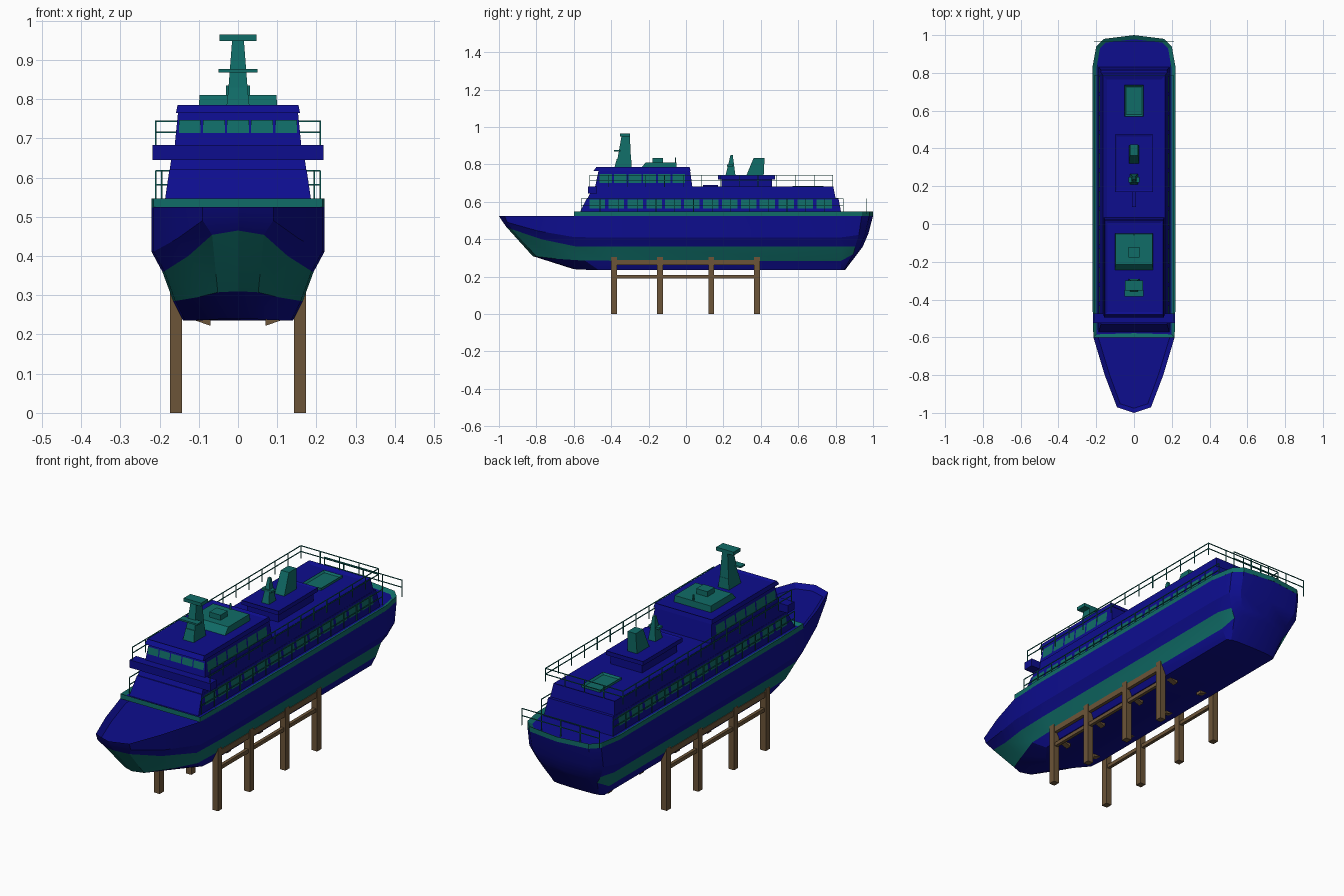
import bpy, bmesh
from mathutils import Vector

cube = bpy.data.objects.get("Cube")
if cube:
    bpy.data.objects.remove(cube, do_unlink=True)


def material(name, rgb):
    m = bpy.data.materials.new(name)
    m.use_nodes = True
    m.diffuse_color = (*rgb, 1)
    m.node_tree.nodes["Principled BSDF"].inputs["Base Color"].default_value = (*rgb, 1)
    return m


BLUE = material("navy blue", (0.004, 0.004, 0.27))
TEAL = material("sea teal", (0.005, 0.15, 0.135))
WOOD = material("brown wood", (0.15, 0.09, 0.04))


def finish(name, bm, *mats):
    bmesh.ops.recalc_face_normals(bm, faces=bm.faces)
    mesh = bpy.data.meshes.new(name)
    bm.to_mesh(mesh)
    bm.free()
    for m in mats:
        mesh.materials.append(m)
    ob = bpy.data.objects.new(name, mesh)
    bpy.context.collection.objects.link(ob)
    return ob


def loft(bm, rings):
    """Skin closed rings and cap both ends; returns side strips, start cap, end cap."""
    vs = [[bm.verts.new(p) for p in r] for r in rings]
    n = len(vs[0])
    strips = [[bm.faces.new((a[i], a[(i + 1) % n], b[(i + 1) % n], b[i])) for i in range(n)]
              for a, b in zip(vs, vs[1:])]
    return strips, bm.faces.new(vs[0]), bm.faces.new(vs[-1])


def rect(z, size, cx=0):
    hx, y0, y1 = size
    return [(cx - hx, y0, z), (cx + hx, y0, z), (cx + hx, y1, z), (cx - hx, y1, z)]


def block(name, mat, z0, z1, base, top=None, cx=0, recess=None):
    """Tapered box; base and top are (half width, back y, front y)."""
    bm = bmesh.new()
    _, _, cap = loft(bm, [rect(z0, base, cx), rect(z1, top or base, cx)])
    bmesh.ops.recalc_face_normals(bm, faces=bm.faces)
    if recess:
        bmesh.ops.inset_region(bm, faces=[cap], thickness=recess[0])
        bmesh.ops.translate(bm, verts=cap.verts, vec=(0, 0, -recess[1]))
    return finish(name, bm, mat)


def panels(name, mat, quads):
    bm = bmesh.new()
    for q in quads:
        bm.faces.new([bm.verts.new(p) for p in q])
    return finish(name, bm, mat)


def mirror_loop(half):
    return half + [(-x, y, z) for x, y, z in half[-2:0:-1]]


# Hull: horizontal levels from the deck edge to the keel edge
outline = [(0, -1), (.09, -.97), (.155, -.8), (.215, -.6), (.22, -.4),
           (.22, .83), (.2, .94), (.16, .98), (0, 1)]
# half width, fineness, z amidships, bow y, bow z, stern y, stern z
levels = [(.22, 1, .525, -1, .525, 1, .525),
          (.22, 1, .41, -.985, .5, .975, .43),
          (.193, 1.2, .36, -.96, .465, .945, .36),
          (.165, 1.3, .285, -.82, .31, .93, .34),
          (.14, 1.5, .235, -.6, .24, .85, .235)]


def level_ring(w, fine, z, bow_y, bow_z, stern_y, stern_z):
    half = []
    for x, y in outline:
        px, pz = w * (x / .22) ** fine, z
        if y < -.4:
            t = (-.4 - y) / .6
            pz += (bow_z - z) * max(0, (t - .3) / .7) ** 1.5
            y = -.4 + t * (bow_y + .4)
        elif y > .83:
            t = (y - .83) / .17
            pz += (stern_z - z) * t
            y = .83 + t * (stern_y - .83)
        half.append((px, y, pz))
    return mirror_loop(half)


bm = bmesh.new()
strips, deck, _ = loft(bm, [level_ring(*l) for l in levels])
for f in strips[2]:
    if f.calc_center_median().y < .9:
        f.material_index = 1
bmesh.ops.recalc_face_normals(bm, faces=bm.faces)
bmesh.ops.inset_region(bm, faces=[deck], thickness=.025)
bmesh.ops.translate(bm, verts=deck.verts, vec=(0, 0, -.02))
hull = finish("hull", bm, BLUE, TEAL)
bpy.context.view_layer.objects.active = hull
hull.select_set(True)
bpy.ops.object.shade_smooth_by_angle(angle=.4)
hull.select_set(False)

# Rim around the main deck
aft = [(0, -.6)] + outline[3:]
bm = bmesh.new()
_, _, floor = loft(bm, [mirror_loop([(x, y, z) for x, y in aft]) for z in (.523, .547)])
bmesh.ops.recalc_face_normals(bm, faces=bm.faces)
bmesh.ops.inset_region(bm, faces=[floor], thickness=.022)
bmesh.ops.translate(bm, verts=floor.verts, vec=(0, 0, -.012))
floor.material_index = 1
finish("deck_rim", bm, TEAL, BLUE)

# Deck houses
block("lower_house", BLUE, .53, .62, (.188, -.575, .832), (.175, -.53, .815))
block("upper_house", BLUE, .62, .683, (.174, -.525, .80), (.165, -.495, .787), recess=(.03, .008))
block("bridge_wings", BLUE, .645, .683, (.218, -.525, -.475))
block("wheelhouse", BLUE, .675, .765, (.162, -.487, .035), (.153, -.468, .022))
block("wheelhouse_roof", BLUE, .765, .785, (.158, -.495, .025), (.154, -.48, .02), recess=(.02, .006))
block("aft_casing", BLUE, .67, .72, (.085, .19, .46))
block("aft_casing_roof", BLUE, .72, .74, (.1, .17, .475), recess=(.015, .004))
block("roof_duct", BLUE, .67, .69, (.01, .09, .17))

# Windows, laid on the sloping walls
side = []
for s in (-1, 1):
    for i in range(13):
        y = -.515 + i * .101
        side.append([(s * .186, y, .565), (s * .186, y + .083, .565),
                     (s * .179, y + .083, .612), (s * .179, y, .612)])
    for i in range(6):
        y = -.463 + i * .078
        side.append([(s * .162, y, .7), (s * .162, y + .068, .7),
                     (s * .157, y + .068, .748), (s * .157, y, .748)])
panels("side_windows", TEAL, side)
front = []
for i in range(-2, 3):
    x = i * .0615
    front.append([(x - .028, -.482, .714), (x + .028, -.482, .714),
                  (x + .028, -.476, .747), (x - .028, -.476, .747)])
panels("front_windows", TEAL, front)

# Roof fittings
block("radar_house", TEAL, .777, .81, (.1, -.245, -.05), (.098, -.215, -.052))
block("radar_house_hatch", TEAL, .81, .835, (.03, -.178, -.122))
block("aerial", TEAL, .78, .838, (.003, -.06, -.054))
block("mast_foot", TEAL, .775, .83, (.03, -.385, -.29), (.024, -.37, -.293))
block("mast", TEAL, .78, .95, (.028, -.375, -.292), (.015, -.345, -.3))
block("mast_top_arm", TEAL, .948, .965, (.047, -.352, -.3))
block("mast_lower_arm", TEAL, .868, .876, (.05, -.385, -.35))
block("funnel", TEAL, .735, .835, (.026, .32, .415), (.022, .362, .42))
block("aft_mast", TEAL, .735, .85, (.02, .21, .265), (.006, .238, .25))
block("aft_mast_arm", TEAL, .79, .8, (.028, .22, .25))
block("roof_hatch", TEAL, .67, .686, (.05, .57, .735), recess=(.012, .008))


# Railings
def bar(bm, a, b, r=.0025):
    a, b = Vector(a), Vector(b)
    d = (b - a).normalized()
    u = d.orthogonal().normalized() * r
    v = d.cross(u)
    loft(bm, [[p + u, p + v, p - u, p - v] for p in (a, b)])


def railing(name, path, z0, heights):
    bm = bmesh.new()
    for (ax, ay), (bx, by) in zip(path, path[1:]):
        for z in heights:
            bar(bm, (ax, ay, z), (bx, by, z))
        n = max(1, round(((bx - ax) ** 2 + (by - ay) ** 2) ** .5 / .1))
        for i in range(n + 1):
            x, y = ax + (bx - ax) * i / n, ay + (by - ay) * i / n
            bar(bm, (x, y, z0), (x, y, heights[-1]))
    return finish(name, bm, TEAL)


railing("upper_railing", [(-.21, -.515), (-.21, .785), (.21, .785), (.21, -.515)], .68, (.715, .743))
for label, s in (("left", 1), ("right", -1)):
    railing(label + "_deck_railing", [(s * .194, -.56), (s * .194, .84)], .54, (.582, .617))
railing("stern_railing", [(-.21, .967), (.21, .967)], .535, (.582, .617))

# Cradle
for label, s in (("left", 1), ("right", -1)):
    for i, y in enumerate((-.385, -.14, .135, .38)):
        block(f"{label}_cradle_post_{i + 1}", WOOD, 0, .305, (.015, y - .016, y + .016), cx=s * .158)
        bm = bmesh.new()
        tri = [(.165, .29), (.165, .255), (.07, .222), (.07, .238)]
        loft(bm, [[(s * x, yy, z) for x, z in tri] for yy in (y - .014, y + .014)])
        finish(f"{label}_cradle_arm_{i + 1}", bm, WOOD)
    block(label + "_cradle_lower_beam", WOOD, .19, .208, (.008, -.385, .38), cx=s * .158)
    block(label + "_cradle_upper_beam", WOOD, .262, .29, (.01, -.385, .38), cx=s * .16)
